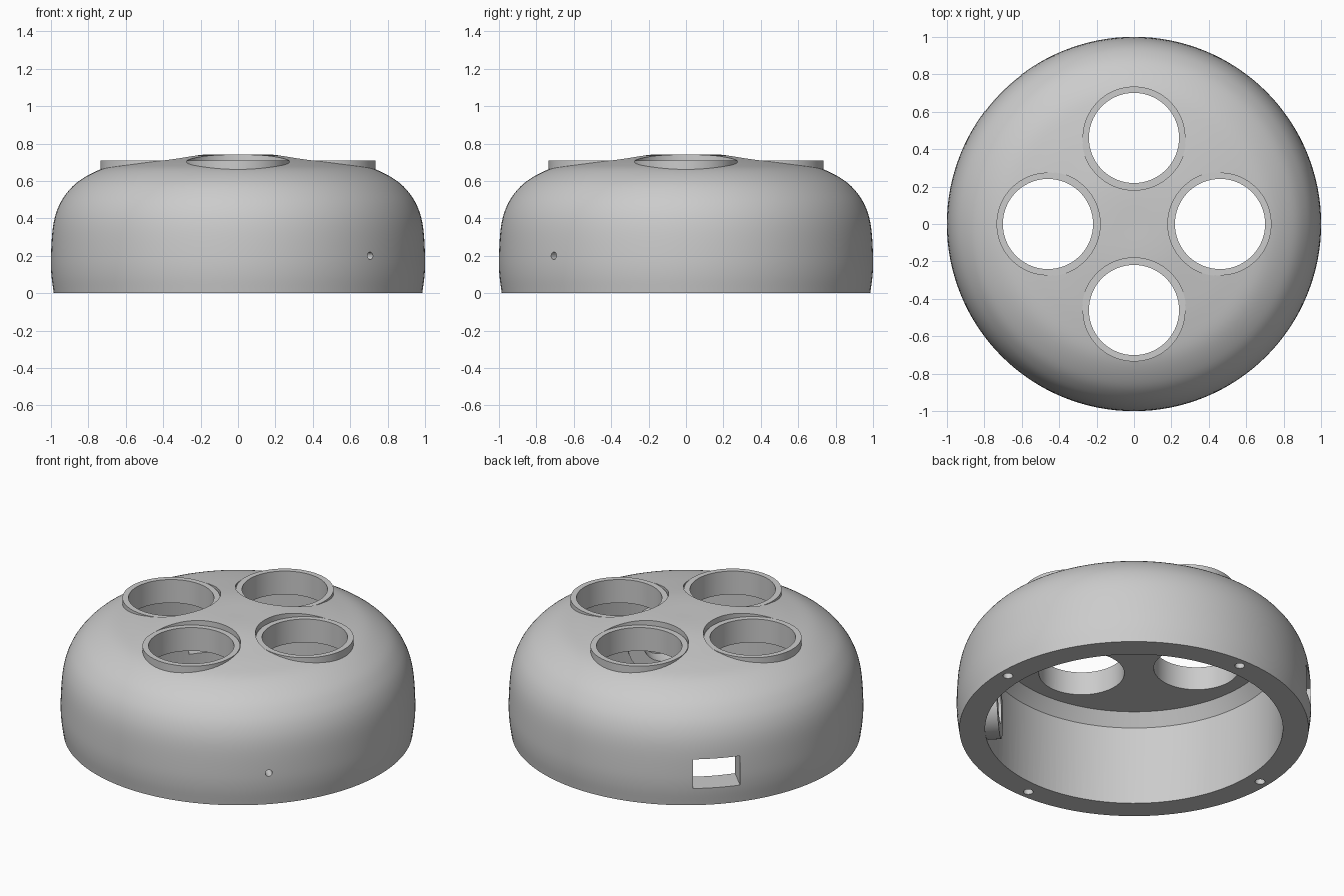
import bpy, bmesh, math
from mathutils import Matrix, Vector

if "Cube" in bpy.data.objects:
    bpy.data.objects.remove(bpy.data.objects["Cube"])

grey = bpy.data.materials.new("plain_grey")
grey.diffuse_color = (0.6, 0.6, 0.6, 1)
grey.use_nodes = True
grey.node_tree.nodes["Principled BSDF"].inputs["Base Color"].default_value = grey.diffuse_color


def finish(bm, name):
    bmesh.ops.recalc_face_normals(bm, faces=bm.faces)
    mesh = bpy.data.meshes.new(name)
    bm.to_mesh(mesh)
    bm.free()
    mesh.materials.append(grey)
    ob = bpy.data.objects.new(name, mesh)
    bpy.context.collection.objects.link(ob)
    return ob


def lathe(name, profile, n=128):
    """Closed solid of revolution; the profile starts and ends on the axis."""
    bm = bmesh.new()
    verts = [bm.verts.new((r, 0, z)) for r, z in profile]
    edges = [bm.edges.new(p) for p in zip(verts, verts[1:])]
    bmesh.ops.spin(bm, geom=verts + edges, axis=(0, 0, 1), cent=(0, 0, 0),
                   angle=math.tau, steps=n)
    bmesh.ops.remove_doubles(bm, verts=bm.verts, dist=1e-5)
    return finish(bm, name)


def cylinder(name, radius, start, end, n=64):
    start, end = Vector(start), Vector(end)
    axis = end - start
    mat = Matrix.Translation((start + end) / 2) @ axis.to_track_quat('Z', 'Y').to_matrix().to_4x4()
    bm = bmesh.new()
    bmesh.ops.create_cone(bm, cap_ends=True, segments=n, radius1=radius,
                          radius2=radius, depth=axis.length, matrix=mat)
    return finish(bm, name)


def box(name, size, mat):
    bm = bmesh.new()
    bmesh.ops.create_cube(bm, size=1, matrix=mat @ Matrix.Diagonal((*size, 1)))
    return finish(bm, name)


def combine(target, tool, operation='DIFFERENCE'):
    mod = target.modifiers.new("combine", 'BOOLEAN')
    mod.object, mod.operation, mod.solver = tool, operation, 'EXACT'
    bpy.context.view_layer.objects.active = target
    bpy.ops.object.modifier_apply(modifier=mod.name)
    bpy.data.objects.remove(tool)


def polar(angle, r, z):
    a = math.radians(angle)
    return (r * math.cos(a), r * math.sin(a), z)


def spline(points, steps=5):
    """Smooth curve through the points."""
    p = [Vector(q) for q in points]
    p = [2 * p[0] - p[1]] + p + [2 * p[-1] - p[-2]]
    out = []
    for a, b, c, d in zip(p, p[1:], p[2:], p[3:]):
        for i in range(steps):
            t = i / steps
            out.append(0.5 * (2 * b + (c - a) * t + (2 * a - 5 * b + 4 * c - d) * t ** 2
                              + (3 * b - a - 3 * c + d) * t ** 3))
    return [tuple(v) for v in out] + [tuple(points[-1])]


# Domed housing
outer = spline([(0.985, 0), (0.998, 0.1), (1, 0.2), (0.99, 0.35), (0.965, 0.45),
                (0.92, 0.53), (0.85, 0.6), (0.735, 0.662), (0.6, 0.692),
                (0.45, 0.714), (0.28, 0.735), (0.15, 0.742), (0, 0.742)])
housing = lathe("housing", [(0, 0)] + outer)

# Open cavity with a chamfered ceiling edge
combine(housing, lathe("cavity", [(0, -0.1), (0.84, -0.1), (0.84, 0.49), (0.787, 0.565), (0, 0.565)]))

# Round boss with a bore on the inner wall
boss = cylinder("boss", 0.2, polar(-45, 0.76, 0.202), polar(-45, 0.91, 0.202))
combine(housing, boss, 'UNION')
combine(housing, cylinder("bore", 0.11, polar(-45, 0.6, 0.2), polar(-45, 0.86, 0.2)))
combine(housing, cylinder("pin_hole", 0.02, polar(-45, 0.8, 0.2), polar(-45, 1.1, 0.2), 24))

# Four collared openings in the top and four screw holes in the rim
for k in range(4):
    a = 90 * k
    combine(housing, cylinder("pocket", 0.279, polar(a, 0.46, 0.706), polar(a, 0.46, 0.9), 96))
    combine(housing, cylinder("collar", 0.275, polar(a, 0.46, 0.6), polar(a, 0.46, 0.71), 96), 'UNION')
    combine(housing, cylinder("opening", 0.241, polar(a, 0.46, 0.5), polar(a, 0.46, 0.9), 96))
    combine(housing, cylinder("screw_hole", 0.028, polar(a, 0.928, -0.1), polar(a, 0.928, 0.2), 24))

# Rectangular port through the wall
port = Matrix.Translation(polar(135, 0.92, 0.2)) @ Matrix.Rotation(math.radians(135), 4, 'Z')
combine(housing, box("port", (0.4, 0.27, 0.18), port))

bpy.ops.object.select_all(action='DESELECT')
housing.select_set(True)
bpy.context.view_layer.objects.active = housing
bpy.ops.object.shade_smooth_by_angle(angle=math.radians(25))
